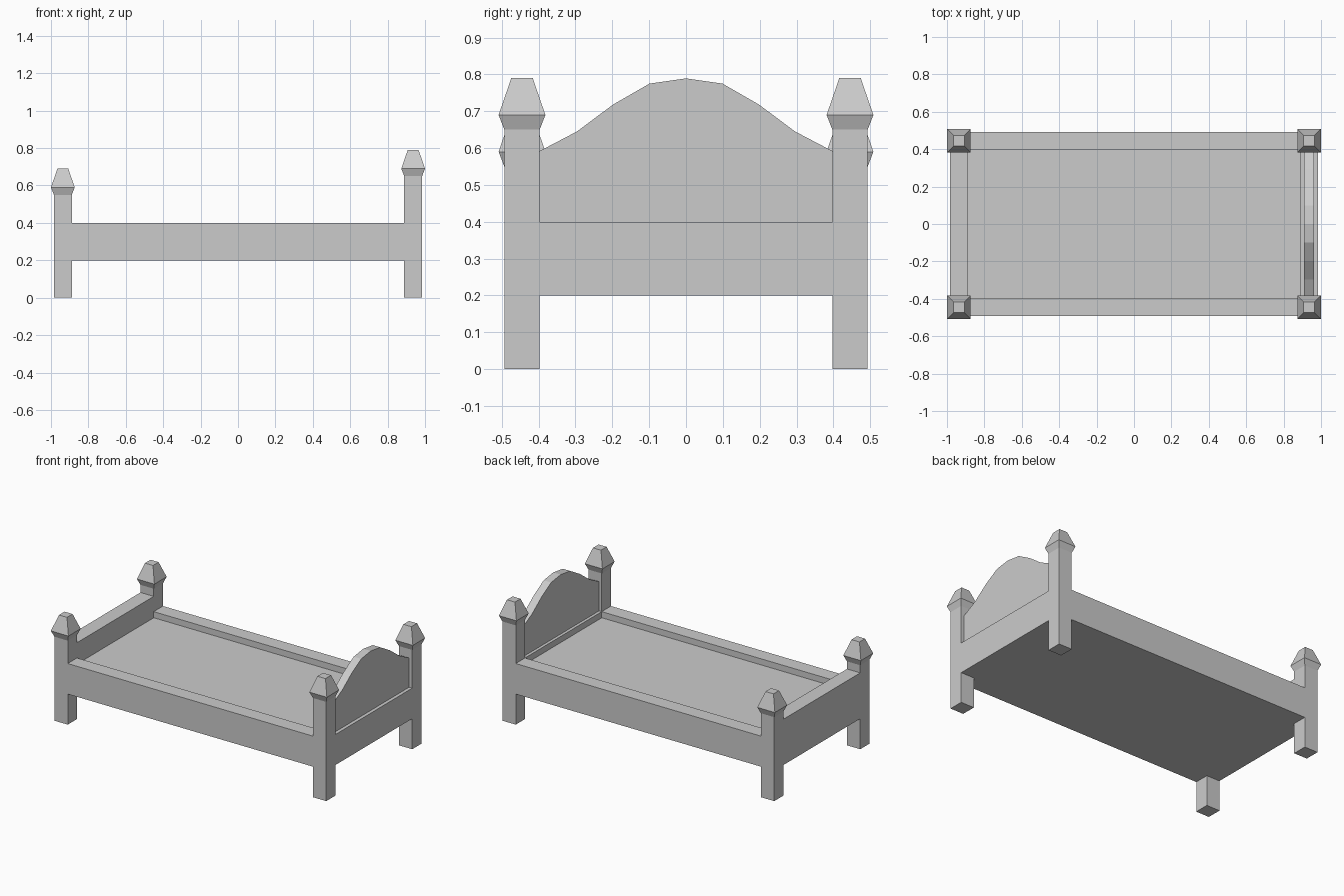
import bpy, bmesh

if "Cube" in bpy.data.objects:
    bpy.data.objects.remove(bpy.data.objects["Cube"])

PX, PY, H = 0.9365, 0.445, 0.048       # post centre and half width
IX, IY = PX - H, PY - H                # inner post faces
OX, OY = PX + H, PY + H                # outer post faces


def finish(name, bm):
    bmesh.ops.recalc_face_normals(bm, faces=bm.faces)
    me = bpy.data.meshes.new(name)
    bm.to_mesh(me)
    bm.free()
    ob = bpy.data.objects.new(name, me)
    bpy.context.collection.objects.link(ob)
    return ob


def loft(name, rings):
    """Skin a stack of matching point rings and cap both ends."""
    bm = bmesh.new()
    loops = [[bm.verts.new(p) for p in ring] for ring in rings]
    n = len(loops[0])
    for a, b in zip(loops, loops[1:]):
        for i in range(n):
            j = (i + 1) % n
            bm.faces.new((a[i], a[j], b[j], b[i]))
    bm.faces.new(loops[0][::-1])
    bm.faces.new(loops[-1])
    return finish(name, bm)


def box(name, x0, x1, y0, y1, z0, z1):
    ring = [(x0, y0), (x1, y0), (x1, y1), (x0, y1)]
    return loft(name, [[(x, y, z) for x, y in ring] for z in (z0, z1)])


def post(name, cx, cy, top):
    profile = [(H, 0), (H, top - 0.14), (0.0635, top - 0.10), (0.029, top)]
    return loft(name, [[(cx + sx * r, cy + sy * r, z)
                        for sx, sy in ((-1, -1), (1, -1), (1, 1), (-1, 1))]
                       for r, z in profile])


# Corner posts with flared, tapered caps
for sy, side in ((-1, "front"), (1, "back")):
    post(f"foot_post_{side}", -PX, sy * PY, 0.69)
    post(f"head_post_{side}", PX, sy * PY, 0.79)
    # Side rails between the posts
    y0, y1 = sorted((sy * IY, sy * OY))
    box(f"side_rail_{side}", -IX, IX, y0, y1, 0.2, 0.4)

# End boards and the sunken bed base
box("footboard", -OX, -IX, -IY, IY, 0.2, 0.5)
box("head_rail", IX, OX, -IY, IY, 0.2, 0.4)
box("bed_base", -IX, IX, -IY, IY, 0.2, 0.36)

# Arched headboard panel
arch = [(0.099, 0.775), (0.198, 0.718), (0.296, 0.645), (IY, 0.592)]
outline = ([(-IY, 0.4), (IY, 0.4)] + arch[::-1] + [(0, 0.789)]
           + [(-y, z) for y, z in arch])
loft("headboard_panel", [[(x, y, z) for y, z in outline] for x in (0.908, 0.962)])
